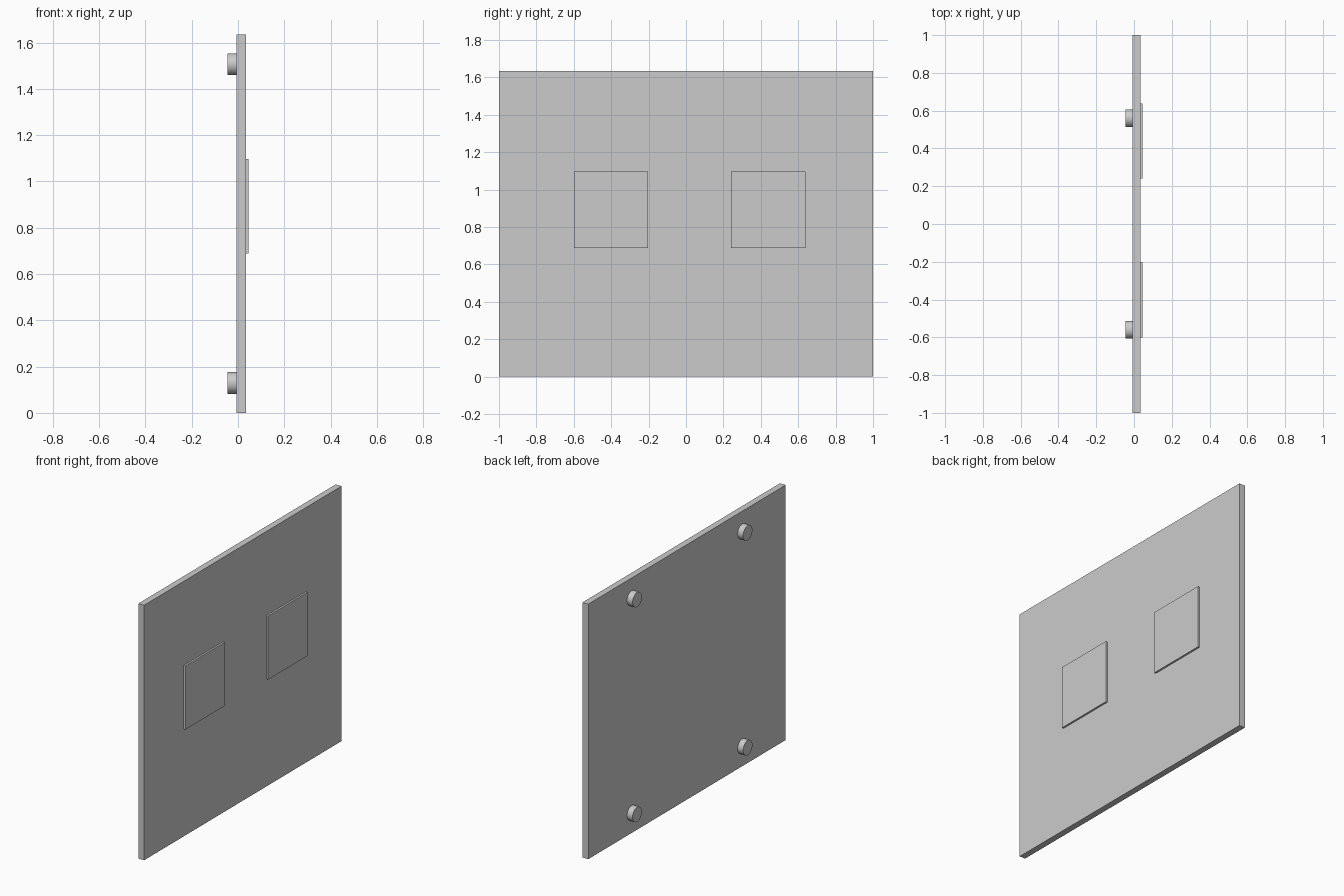
import bpy
import math

cube = bpy.data.objects.get("Cube")
if cube:
    bpy.data.objects.remove(cube, do_unlink=True)

# Single plain grey
GREY = (0.6, 0.6, 0.6, 1.0)
grey = bpy.data.materials.new("light grey")
grey.use_nodes = True
grey.diffuse_color = GREY
grey.node_tree.nodes["Principled BSDF"].inputs["Base Color"].default_value = GREY

HEIGHT = 1.635
BACK, FACE, PAD_FACE, PEG_END = -0.007, 0.034, 0.046, -0.046


def box(name, x, y, z):
    """Box spanning the given (low, high) ranges."""
    spans = (x, y, z)
    bpy.ops.mesh.primitive_cube_add(size=1, location=[(a + b) / 2 for a, b in spans])
    ob = bpy.context.object
    ob.name = name
    ob.scale = [b - a for a, b in spans]
    bpy.ops.object.transform_apply(location=False, rotation=False, scale=True)
    ob.data.materials.append(grey)


def peg(name, y, z):
    """Round stand-off on the back of the panel."""
    bpy.ops.mesh.primitive_cylinder_add(
        vertices=48, radius=0.047, depth=BACK - PEG_END,
        location=((BACK + PEG_END) / 2, y, z), rotation=(0, math.pi / 2, 0))
    ob = bpy.context.object
    ob.name = name
    ob.data.materials.append(grey)
    bpy.ops.object.shade_smooth_by_angle(angle=math.radians(30))


# Main panel
box("panel", (BACK, FACE), (-1, 1), (0, HEIGHT))

# Raised square pads
for side, y in (("front", -0.6), ("rear", 0.24)):
    box(side + "_pad", (FACE, PAD_FACE), (y, y + 0.398), (0.688, 1.096))

# Four mounting pegs
for side, y in (("front", -0.56), ("rear", 0.56)):
    for level, z in (("lower", 0.129), ("upper", HEIGHT - 0.129)):
        peg(f"{level}_{side}_peg", y, z)
